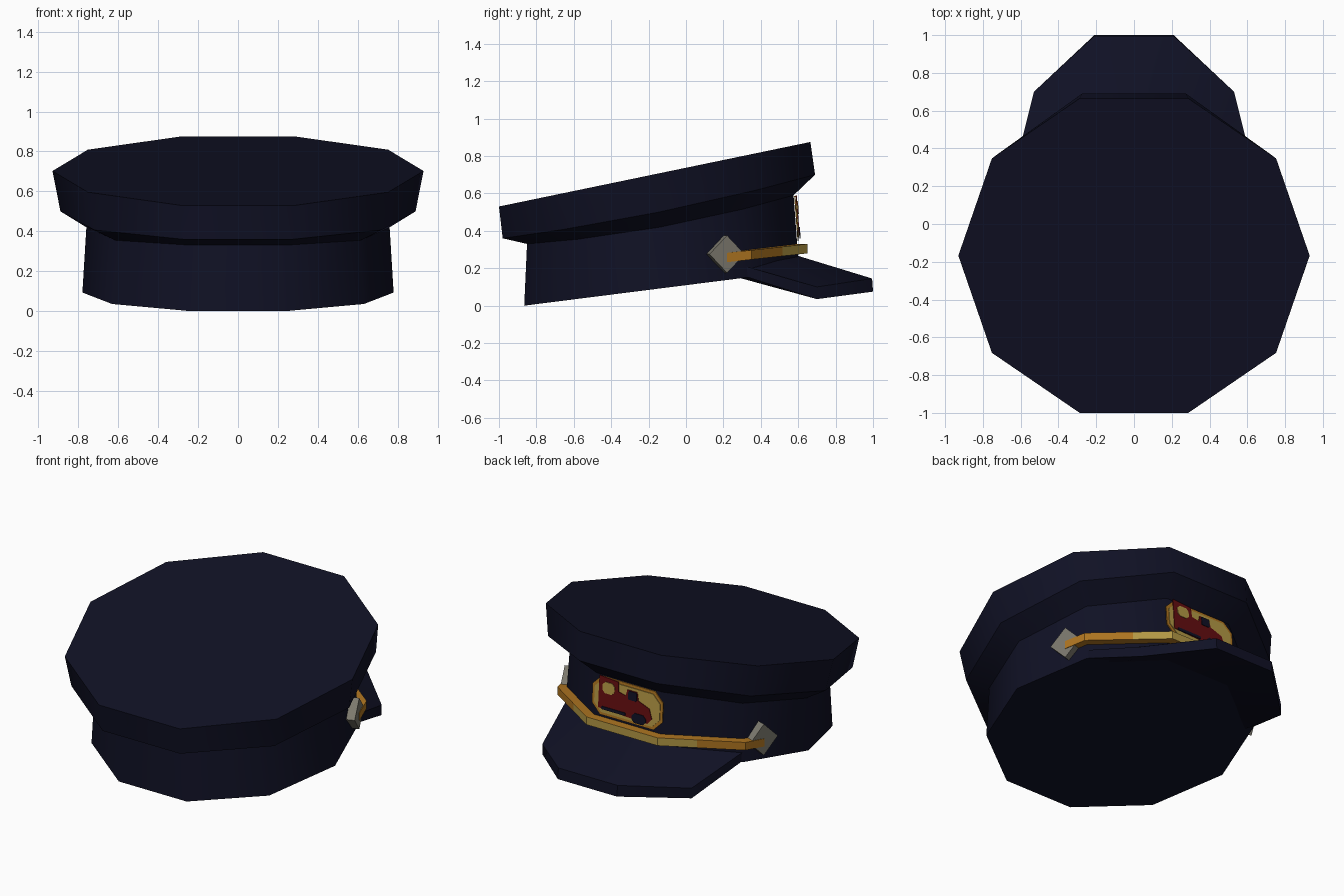
import bpy, bmesh, math
from mathutils import Vector

cube = bpy.data.objects.get("Cube")
if cube:
    bpy.data.objects.remove(cube, do_unlink=True)


def material(name, rgb):
    m = bpy.data.materials.new(name)
    m.use_nodes = True
    m.diffuse_color = (*rgb, 1)
    bsdf = next(n for n in m.node_tree.nodes if n.type == 'BSDF_PRINCIPLED')
    bsdf.inputs["Base Color"].default_value = (*rgb, 1)
    bsdf.inputs["Roughness"].default_value = 0.8
    return m


navy = material("navy cloth", (0.005, 0.0055, 0.018))
gold = material("pale gold", (0.46, 0.32, 0.06))
amber = material("dark amber", (0.43, 0.18, 0.015))
steel = material("grey metal", (0.2, 0.19, 0.155))
red = material("deep red", (0.13, 0.004, 0.005))


def loft(name, rings, mats, rule=None, smooth=False):
    """Skin a row of equal rings, capping both ends."""
    bm = bmesh.new()
    rows = [[bm.verts.new(p) for p in ring] for ring in rings]
    n = len(rows[0])
    for a, b in zip(rows, rows[1:]):
        for i in range(n):
            j = (i + 1) % n
            bm.faces.new((a[i], a[j], b[j], b[i]))
    bm.faces.new(rows[0])
    bm.faces.new(rows[-1])
    bmesh.ops.recalc_face_normals(bm, faces=bm.faces)
    if rule:
        for f in bm.faces:
            f.material_index = rule(f)
    me = bpy.data.meshes.new(name)
    bm.to_mesh(me)
    bm.free()
    for m in mats:
        me.materials.append(m)
    ob = bpy.data.objects.new(name, me)
    bpy.context.collection.objects.link(ob)
    if smooth:
        bpy.ops.object.select_all(action='DESELECT')
        ob.select_set(True)
        bpy.context.view_layer.objects.active = ob
        bpy.ops.object.shade_smooth_by_angle(angle=math.radians(38))
    return ob


# Cap body: tilted ten-sided rings
def cap_ring(rx, y_back, y_front, z_back, z_front, sag):
    pts = []
    for i in range(10):
        a = math.radians(36 * i)
        t = math.sin(a) / math.sin(math.radians(72))
        pts.append((rx * math.cos(a),
                    (y_back + y_front) / 2 + t * (y_front - y_back) / 2,
                    (z_back + z_front) / 2 + t * (z_front - z_back) / 2
                    - sag * (1 - t * t)))
    return pts


loft("cap_body", [
    cap_ring(0.78, -0.865, 0.605, 0.0, 0.186, 0),
    cap_ring(0.76, -0.85, 0.575, 0.33, 0.59, 0.04),
    cap_ring(0.89, -0.98, 0.69, 0.36, 0.70, 0.03),
    cap_ring(0.93, -1.0, 0.665, 0.53, 0.875, 0),
], [navy], smooth=True)


def mirrored(sections):
    """Continue a row of sections onto the -x side."""
    return sections + [[(-x, y, z) for x, y, z in s] for s in reversed(sections)]


# Visor: inner top, outer top, outer bottom, inner bottom at each station
loft("visor", mirrored([
    [(0.60, 0.28, 0.22), (0.625, 0.32, 0.21), (0.625, 0.32, 0.155), (0.60, 0.28, 0.15)],
    [(0.42, 0.43, 0.25), (0.53, 0.70, 0.10), (0.53, 0.70, 0.035), (0.42, 0.43, 0.16)],
    [(0.23, 0.57, 0.275), (0.21, 0.995, 0.145), (0.21, 1.0, 0.075), (0.23, 0.57, 0.18)],
]), [navy], smooth=True)


# Strap around the front of the band, paler across the middle
def strap_section(x, y):
    z = 0.265 + 0.11 * (y - 0.29)
    inner = (x * 0.93, (y + 0.13) * 0.93 - 0.13)
    return [(x, y, z + 0.025), (x, y, z - 0.025),
            (*inner, z - 0.025), (*inner, z + 0.025)]


def strap_colour(f):
    c = f.calc_center_median()
    outward = f.normal.dot(Vector((c.x, c.y + 0.13, 0)).normalized()) > 0.5
    return 0 if outward and abs(c.x) < 0.42 else 1


loft("strap", mirrored([strap_section(x, y) for x, y in
                        ((0.71, 0.22), (0.668, 0.35), (0.44, 0.515), (0.252, 0.65))]),
     [gold, amber], strap_colour)

# Diamond clips where the strap ends
for side, label in ((1, "left"), (-1, "right")):
    along = Vector((-0.33 * side, 0.94, 0))
    out = Vector((0.94 * side, 0.33, 0))
    centre = Vector((0.665 * side, 0.205, 0.275))
    corners = (along, Vector((0, 0, 1)), -along, Vector((0, 0, -1)))
    loft(label + "_clip", [[centre + 0.1 * c + out * d for c in corners]
                           for d in (-0.01, 0.045)], [steel])


# Badge: thin stacked plates on the front of the band
def plate(name, outline, layer, mat):
    def place(w, z, d):
        return (-w, 0.607 - 0.075 * (z - 0.19) + d, z)
    depths = (0.004 * layer - 0.003, 0.004 * layer + 0.003)
    loft(name, [[place(w, z, d) for w, z in outline] for d in depths], [mat])


def octagon(hw, hh, cut, cw=0, cz=0.465):
    quarter = [(hw, hh - cut), (hw - cut, hh)]
    half = quarter + [(-w, z) for w, z in reversed(quarter)]
    return [(cw + w, cz + z) for w, z in half + [(-w, -z) for w, z in half]]


plate("badge_rim", octagon(0.25, 0.12, 0.06), 1, amber)
plate("badge_field", octagon(0.232, 0.102, 0.052), 2, gold)
plate("engine_body", [(-0.20, 0.39), (0.15, 0.375), (0.18, 0.41), (0.16, 0.47),
                      (0.08, 0.50), (0.07, 0.55), (0.0, 0.55), (-0.01, 0.51),
                      (-0.06, 0.52), (-0.065, 0.58), (-0.20, 0.59)], 3, red)
plate("engine_cab_window", octagon(0.042, 0.035, 0.018, -0.13, 0.525), 4, gold)
plate("engine_front_window", octagon(0.03, 0.027, 0.005, 0.04, 0.52), 4, navy)
plate("engine_wheel", octagon(0.05, 0.03, 0.02, 0.09, 0.39), 4, navy)
plate("engine_rail", octagon(0.085, 0.009, 0.004, -0.09, 0.395), 4, navy)
